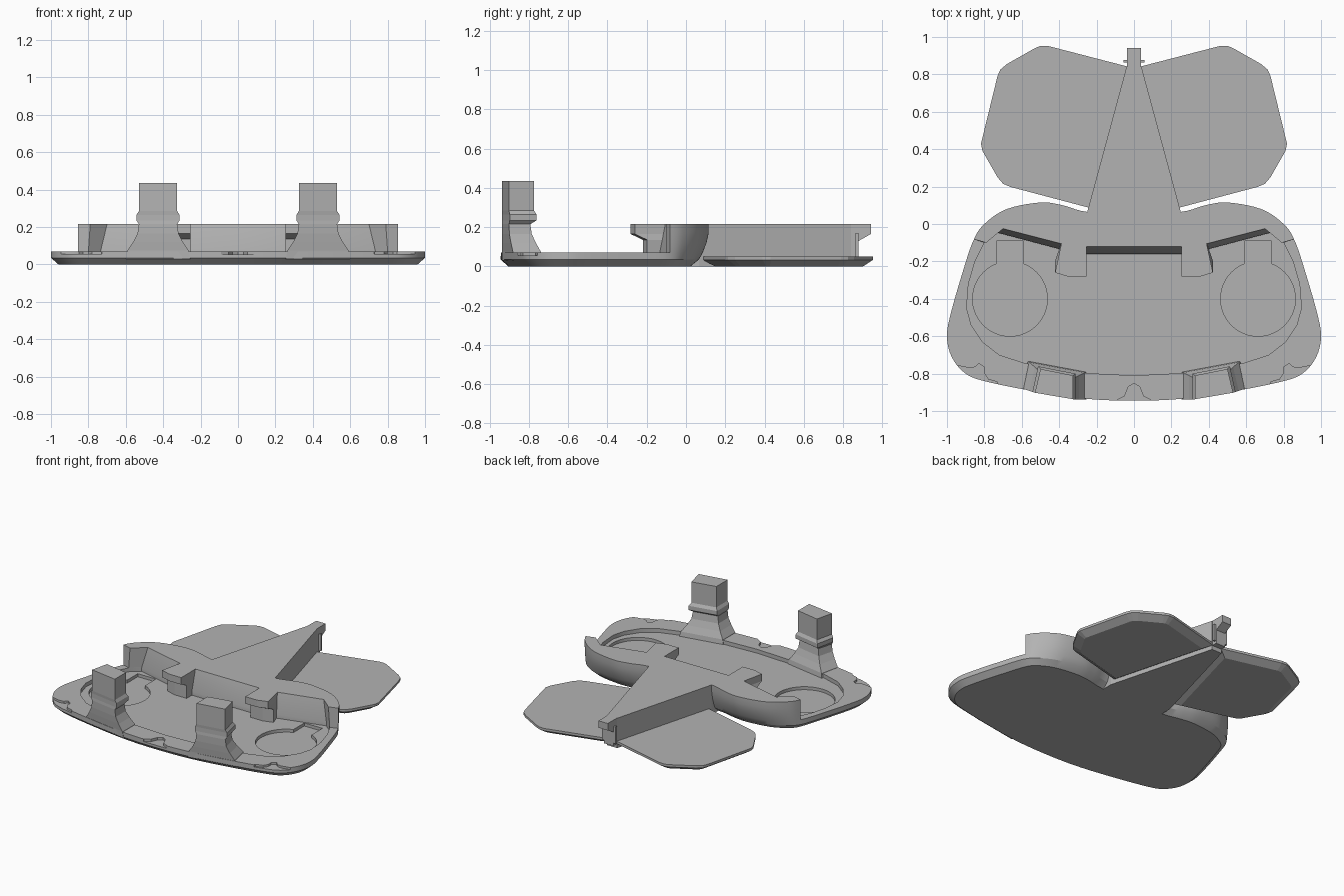
import bpy, bmesh, math
from mathutils import Vector

cube = bpy.data.objects.get("Cube")
if cube:
    bpy.data.objects.remove(cube, do_unlink=True)

grey = bpy.data.materials.new("plain_grey")
grey.use_nodes = True
grey.diffuse_color = (0.45, 0.45, 0.45, 1)
grey.node_tree.nodes["Principled BSDF"].inputs["Base Color"].default_value = (0.45, 0.45, 0.45, 1)

TOP = 0.215    # raised deck
LIP = 0.07     # rim around the tray
FLOOR = 0.042  # tray floor


def loft(name, layers):
    """Solid through stacked outlines, each (z, points)."""
    bm = bmesh.new()
    rings = [[bm.verts.new((x, y, z)) for x, y in pts] for z, pts in layers]
    n = len(rings[0])
    for a, b in zip(rings, rings[1:]):
        for i in range(n):
            j = (i + 1) % n
            bm.faces.new((a[i], a[j], b[j], b[i]))
    bm.faces.new(rings[0][::-1])
    bm.faces.new(rings[-1])
    bmesh.ops.recalc_face_normals(bm, faces=bm.faces)
    mesh = bpy.data.meshes.new(name)
    bm.to_mesh(mesh)
    bm.free()
    mesh.materials.append(grey)
    obj = bpy.data.objects.new(name, mesh)
    bpy.context.collection.objects.link(obj)
    return obj


def prism(name, pts, low, high):
    return loft(name, [(low, pts), (high, pts)])


def flip(pts, side):
    return [(x * side, y) for x, y in pts]


def both(half):
    """Close a half outline that starts and ends on the centre line."""
    return half + [(-x, y) for x, y in half[-2:0:-1]]


def curve(pts, steps=5):
    """Smooth closed curve through the points."""
    p = [Vector(q) for q in pts]
    n, out = len(p), []
    for i in range(n):
        a, b, c, d = p[i - 1], p[i], p[(i + 1) % n], p[(i + 2) % n]
        for k in range(steps):
            t = k / steps
            v = b + (c - a) * t / 2 + (a * 2 - b * 5 + c * 4 - d) * t * t / 2 \
                + (b * 3 - a - c * 3 + d) * t ** 3 / 2
            out.append((v.x, v.y))
    return out


def inset(pts, dist):
    """Shrink a counter-clockwise outline with mitred corners."""
    p = [Vector(q) for q in pts]
    out = []
    for i in range(len(p)):
        u = (p[i] - p[i - 1]).normalized()
        w = (p[(i + 1) % len(p)] - p[i]).normalized()
        m = Vector((-u.y - w.y, u.x + w.x)).normalized()
        v = p[i] + m * dist / max(0.5, m.dot(Vector((-u.y, u.x))))
        out.append((v.x, v.y))
    return out


def carve(obj, cutter):
    mod = obj.modifiers.new("cut", "BOOLEAN")
    mod.operation = "DIFFERENCE"
    mod.solver = "EXACT"
    mod.object = cutter
    bpy.context.view_layer.objects.active = obj
    bpy.ops.object.modifier_apply(modifier=mod.name)
    bpy.data.objects.remove(cutter, do_unlink=True)


# Hull: chamfered below, back edge tucked under the deck
outline = curve(both([
    (0, -0.945), (0.25, -0.935), (0.5, -0.9), (0.78, -0.845), (0.9, -0.8), (0.975, -0.71),
    (1.0, -0.6), (0.98, -0.48), (0.92, -0.27), (0.86, -0.09), (0.8, 0.0), (0.68, 0.08),
    (0.5, 0.115), (0.38, 0.1), (0.25, 0.065), (0, 0.06)]))


def tuck(pts, s):
    return [(x, y if y < -0.1 else -0.1 + (y + 0.1) * s) for x, y in pts]


hull = loft("hull", [(0, tuck(inset(outline, 0.04), 0.7))] + [
    (z, tuck(outline, s)) for z, s in
    [(0.035, 0.77), (LIP, 0.86), (0.12, 0.95), (0.17, 1), (TOP, 1)]])

# Open front above the rim, with a steep stepped face on the deck
outside = [(0.86, -0.08), (1.3, 0.0), (1.3, -1.3), (0, -1.3)]
foot = [(0, -0.16), (0.255, -0.16), (0.395, -0.135), (0.735, -0.045), (0.8, -0.1)]
brow = [(0, -0.12), (0.255, -0.12), (0.39, -0.105), (0.7, -0.025), (0.79, -0.1)]
carve(hull, loft("front_cutter", [(LIP, both(foot + outside)), (TOP, both(brow + outside)),
                                  (0.3, both(brow + outside))]))

# Tray floor inside the rim
rim = [(0, -0.81), (0.3, -0.795), (0.58, -0.745), (0.72, -0.7), (0.81, -0.63), (0.87, -0.54),
       (0.895, -0.45), (0.885, -0.32), (0.85, -0.2)]
carve(hull, prism("tray_cutter", both(rim + foot[::-1]), FLOOR, LIP + 0.003))

# Keyhole pockets and corner scallops
for side in (1, -1):
    arc = [math.radians(111 + 318 * i / 40) for i in range(41)]
    keyhole = [(0.663 + 0.2 * math.cos(a), -0.4 + 0.2 * math.sin(a)) for a in arc]
    keyhole += [(0.735, -0.09), (0.591, -0.09)]
    carve(hull, prism("pocket_cutter", flip(keyhole, side), 0.02, 0.06))
    corner = [(0.83, -0.745), (0.8, -0.765), (0.8, -0.8), (0.78, -0.83), (0.73, -0.845),
              (0.7, -1.0), (1.1, -1.0), (1.1, -0.74), (0.95, -0.755), (0.88, -0.77), (0.85, -0.765)]
    carve(hull, prism("corner_cutter", flip(corner, side), 0.055, 0.09))
scallop = [(0.1, -1.0), (0.09, -0.94), (0.05, -0.92), (0.03, -0.87), (0, -0.852)]
carve(hull, prism("scallop_cutter", [(0, -1.0)] + scallop + [(-x, y) for x, y in scallop[-2::-1]],
                  0.052, 0.09))

# Tapered spine, end flange and hook
prism("spine", [(-0.25, -0.05), (0.25, -0.05), (0.25, 0.065), (0.04, 0.84), (-0.04, 0.84),
                (-0.25, 0.065)], 0, TOP)


def box(x, y0, y1):
    return [(-x, y0), (x, y0), (x, y1), (-x, y1)]


prism("spine_end", box(0.038, 0.83, 0.88), 0.03, TOP)
prism("end_flange", box(0.055, 0.864, 0.878), 0.05, 0.17)
loft("end_hook", [(0.13, box(0.037, 0.86, 0.88)), (0.165, box(0.037, 0.86, 0.942)),
                  (TOP, box(0.037, 0.86, 0.942))])

# Parts that come in pairs
wing = [(0.24, 0.087), (0.66, 0.198), (0.7, 0.215), (0.73, 0.25), (0.81, 0.39), (0.818, 0.43),
        (0.73, 0.79), (0.715, 0.825), (0.68, 0.855), (0.53, 0.94), (0.5, 0.952), (0.46, 0.952),
        (0.035, 0.842)]


def tab(front):
    return [(0.255, front), (0.35, front), (0.422, front + 0.022), (0.385, -0.09), (0.255, -0.09)]


def strut(inner, outer, back):
    """Cross-section that follows the curve of the front edge."""
    return [(inner, -0.937), (outer, -0.937 + 0.17 * (outer - inner)),
            (outer - 0.03, back + 0.17 * (outer - inner)), (inner, back)]


for side, word in ((1, "left"), (-1, "right")):
    loft(word + "_wing", [(0, flip(inset(wing, 0.05), side)), (0.033, flip(wing, side)),
                          (0.05, flip(wing, side))])
    loft(word + "_tab", [(z, flip(tab(y), side)) for z, y in
                         [(0.03, -0.22), (0.135, -0.22), (0.165, -0.282), (TOP, -0.282)]])
    loft(word + "_strut", [(z, flip(strut(a, b, y), side)) for z, a, b, y in [
        (0.03, 0.255, 0.6, -0.79), (0.075, 0.265, 0.59, -0.795), (0.12, 0.295, 0.56, -0.81),
        (0.165, 0.318, 0.537, -0.823), (0.215, 0.325, 0.53, -0.828), (0.235, 0.313, 0.543, -0.8),
        (0.265, 0.313, 0.543, -0.8), (0.285, 0.325, 0.53, -0.81), (0.435, 0.325, 0.53, -0.81)]])

# Keep edges crisp, smooth the curved hull sides
bpy.ops.object.select_all(action="DESELECT")
hull.select_set(True)
bpy.context.view_layer.objects.active = hull
bpy.ops.object.shade_smooth_by_angle(angle=math.radians(25))
